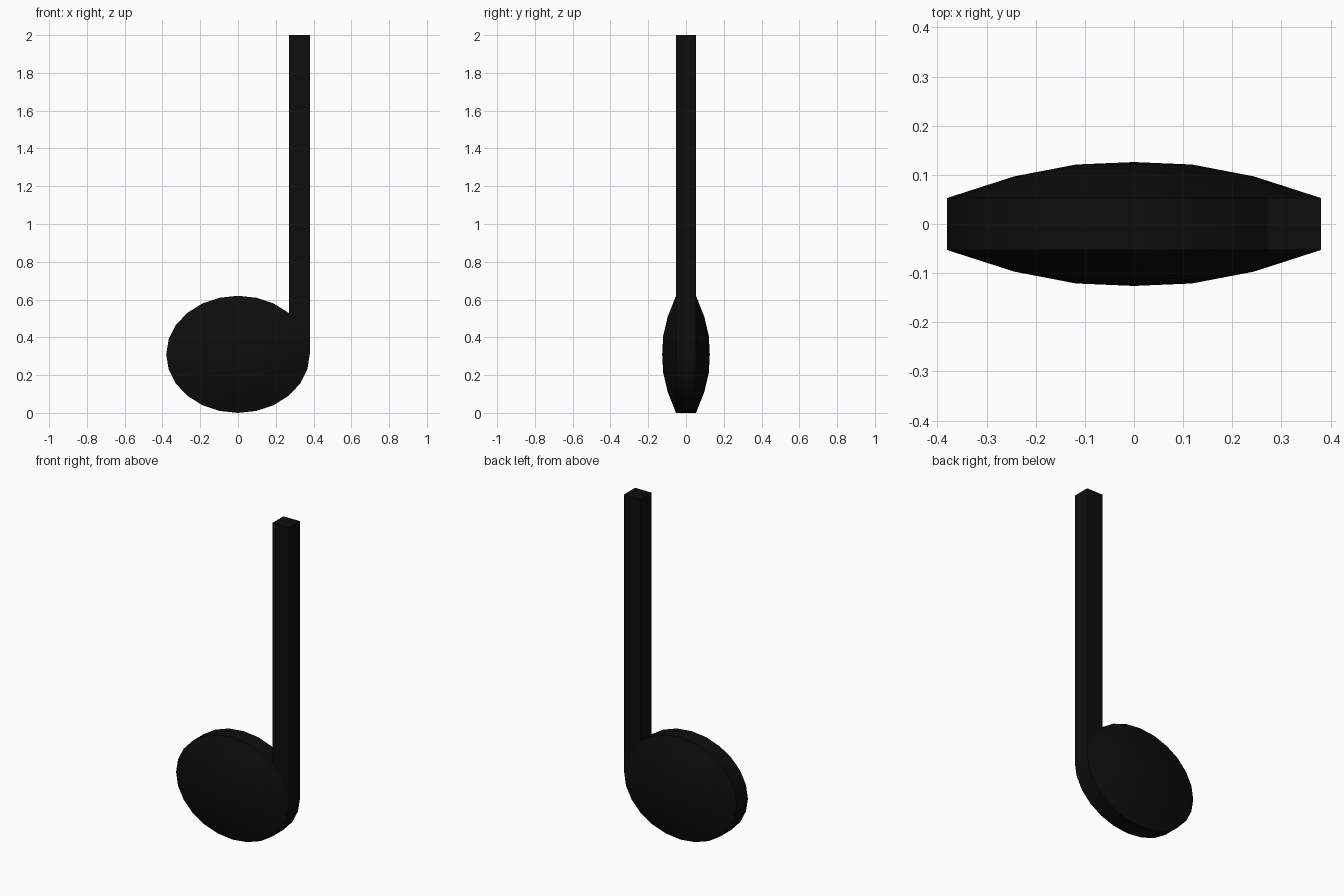
import bpy
import bmesh
from math import cos, sin, tau, radians

cube = bpy.data.objects.get("Cube")
if cube:
    bpy.data.objects.remove(cube)

black = bpy.data.materials.new("black")
black.use_nodes = True
colour = (0.004, 0.004, 0.004, 1)
black.diffuse_color = colour
black.node_tree.nodes["Principled BSDF"].inputs["Base Color"].default_value = colour

RX, RZ, HALF = 0.38, 0.31, 0.053   # head radii and rim half thickness
SIDES = 24


def add_object(name, bm):
    bmesh.ops.recalc_face_normals(bm, faces=bm.faces)
    mesh = bpy.data.meshes.new(name)
    bm.to_mesh(mesh)
    bm.free()
    mesh.materials.append(black)
    obj = bpy.data.objects.new(name, mesh)
    bpy.context.collection.objects.link(obj)
    return obj


# Note head: oval rings lofted from the front dome to the back dome
bm = bmesh.new()
dome = [(0.31, -0.121), (0.64, -0.097), (1, -HALF)]
profile = dome + [(r, -y) for r, y in reversed(dome)]
rings = [[bm.verts.new((RX * r * cos(tau * i / SIDES), y, RZ + RZ * r * sin(tau * i / SIDES)))
          for i in range(SIDES)] for r, y in profile]
for a, b in zip(rings, rings[1:]):
    for i in range(SIDES):
        j = (i + 1) % SIDES
        bm.faces.new((a[i], a[j], b[j], b[i]))
for ring, y in ((rings[0], -0.126), (rings[-1], 0.126)):
    pole = bm.verts.new((0, y, RZ))
    for i in range(SIDES):
        bm.faces.new((pole, ring[i], ring[(i + 1) % SIDES]))
head = add_object("note_head", bm)
bpy.ops.object.select_all(action="DESELECT")
head.select_set(True)
bpy.context.view_layer.objects.active = head
bpy.ops.object.shade_smooth_by_angle(angle=radians(30))

# Stem: square bar rising from the widest point of the head
bm = bmesh.new()
bmesh.ops.create_cube(bm, size=1)
left, bottom, top = 0.269, RZ, 2
bmesh.ops.scale(bm, vec=(RX - left, 2 * HALF, top - bottom), verts=bm.verts)
bmesh.ops.translate(bm, vec=((RX + left) / 2, 0, (top + bottom) / 2), verts=bm.verts)
add_object("stem", bm)
